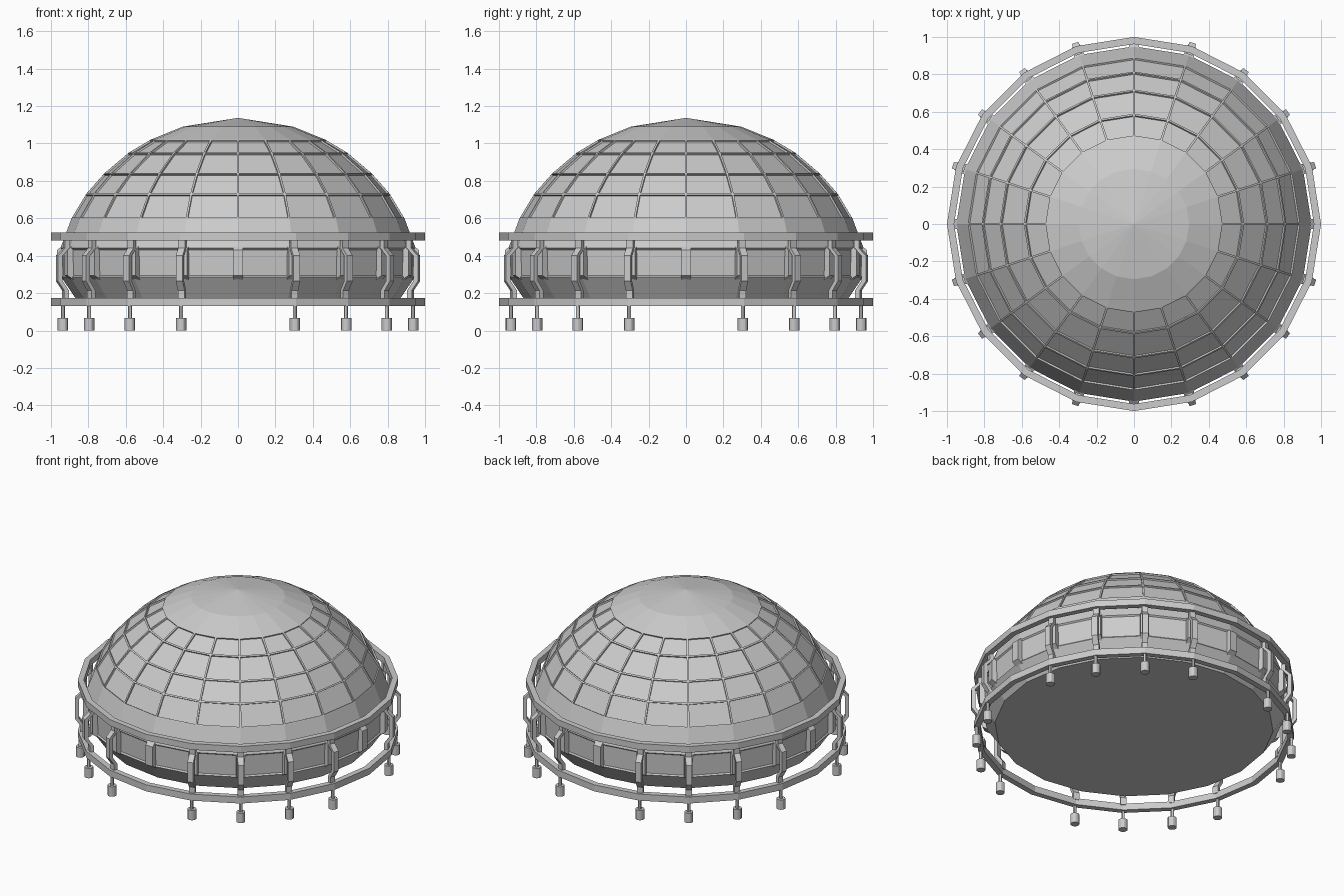
import bpy, bmesh, math
from mathutils import Vector

if "Cube" in bpy.data.objects:
    bpy.data.objects.remove(bpy.data.objects["Cube"])

N = 20
STEP = 2 * math.pi / N


def polar(r, a, z):
    return Vector((r * math.cos(a), r * math.sin(a), z))


def finish(bm, name):
    bmesh.ops.recalc_face_normals(bm, faces=bm.faces)
    me = bpy.data.meshes.new(name)
    bm.to_mesh(me)
    bm.free()
    ob = bpy.data.objects.new(name, me)
    bpy.context.collection.objects.link(ob)
    return ob


def lathe(bm, profile, closed=False):
    """Revolve (r, z) points in N flat segments; returns vertex rows and face bands."""
    rows = [[bm.verts.new(polar(r, i * STEP, z)) for i in range(N)] for r, z in profile]
    pairs = list(zip(rows, rows[1:])) + ([(rows[-1], rows[0])] if closed else [])
    bands = [[bm.faces.new((p[i], p[(i + 1) % N], q[(i + 1) % N], q[i])) for i in range(N)]
             for p, q in pairs]
    return rows, bands


def radial_prism(bm, outline, width, a):
    """Extrude an (r, z) outline sideways at angle a."""
    side = Vector((-math.sin(a), math.cos(a), 0)) * width / 2
    lo = [bm.verts.new(polar(r, a, z) - side) for r, z in outline]
    hi = [bm.verts.new(polar(r, a, z) + side) for r, z in outline]
    n = len(outline)
    for i in range(n):
        j = (i + 1) % n
        bm.faces.new((lo[i], lo[j], hi[j], hi[i]))
    bm.faces.new(lo)
    bm.faces.new(hi[::-1])


# Domed body: floor, sloped base, drum wall, dome and shallow cap
profile = [(0.87, 0.175), (0.945, 0.285), (0.95, 0.44), (0.918, 0.525), (0.89, 0.6),
           (0.812, 0.73), (0.715, 0.84), (0.585, 0.95), (0.468, 1.02), (0.295, 1.09)]
bm = bmesh.new()
rows, bands = lathe(bm, profile)
bm.faces.new(rows[0])
apex = bm.verts.new((0, 0, 1.137))
for i in range(N):
    bm.faces.new((rows[-1][i], rows[-1][(i + 1) % N], apex))
bmesh.ops.recalc_face_normals(bm, faces=bm.faces)
# Recessed panes between the dome ribs, and recessed drum panels
panes = [f for band in bands[4:8] for f in band]
bmesh.ops.inset_individual(bm, faces=panes, thickness=0.008)
bmesh.ops.inset_individual(bm, faces=panes, thickness=0.001, depth=-0.01)
bmesh.ops.inset_individual(bm, faces=bands[1], thickness=0.012, depth=-0.008)
finish(bm, "domed_body")

# Upper and lower hoops
for name, z0, z1 in (("lower_hoop", 0.13, 0.175), ("upper_hoop", 0.48, 0.523)):
    bm = bmesh.new()
    lathe(bm, [(0.962, z0), (1.0, z0), (1.0, z1), (0.962, z1)], closed=True)
    finish(bm, name)

# Wall blocks at every corner of the drum
bm = bmesh.new()
for i in range(N):
    radial_prism(bm, [(0.93, 0.27), (0.968, 0.295), (0.968, 0.43), (0.93, 0.46)], 0.055, i * STEP)
finish(bm, "wall_blocks")

# Bent posts and feet, skipping the four axis directions
centre = [(0.965, 0.49), (0.965, 0.44), (1.005, 0.40), (1.005, 0.265), (0.97, 0.215), (0.97, 0.165)]
outline = [(r - 0.013, z) for r, z in centre] + [(r + 0.013, z) for r, z in reversed(centre)]
posts, feet = bmesh.new(), bmesh.new()
for i in range(N):
    if i % 5 == 0:
        continue
    radial_prism(posts, outline, 0.038, i * STEP)
    for rad, z0, z1 in ((0.028, 0.0, 0.068), (0.011, 0.06, 0.14)):
        v = bmesh.ops.create_cone(feet, cap_ends=True, segments=12, radius1=rad,
                                  radius2=rad, depth=z1 - z0)["verts"]
        bmesh.ops.translate(feet, verts=v, vec=polar(0.984, i * STEP, (z0 + z1) / 2))
finish(posts, "bent_posts")
feet_ob = finish(feet, "feet")
bpy.context.view_layer.objects.active = feet_ob
feet_ob.select_set(True)
bpy.ops.object.shade_smooth_by_angle()
